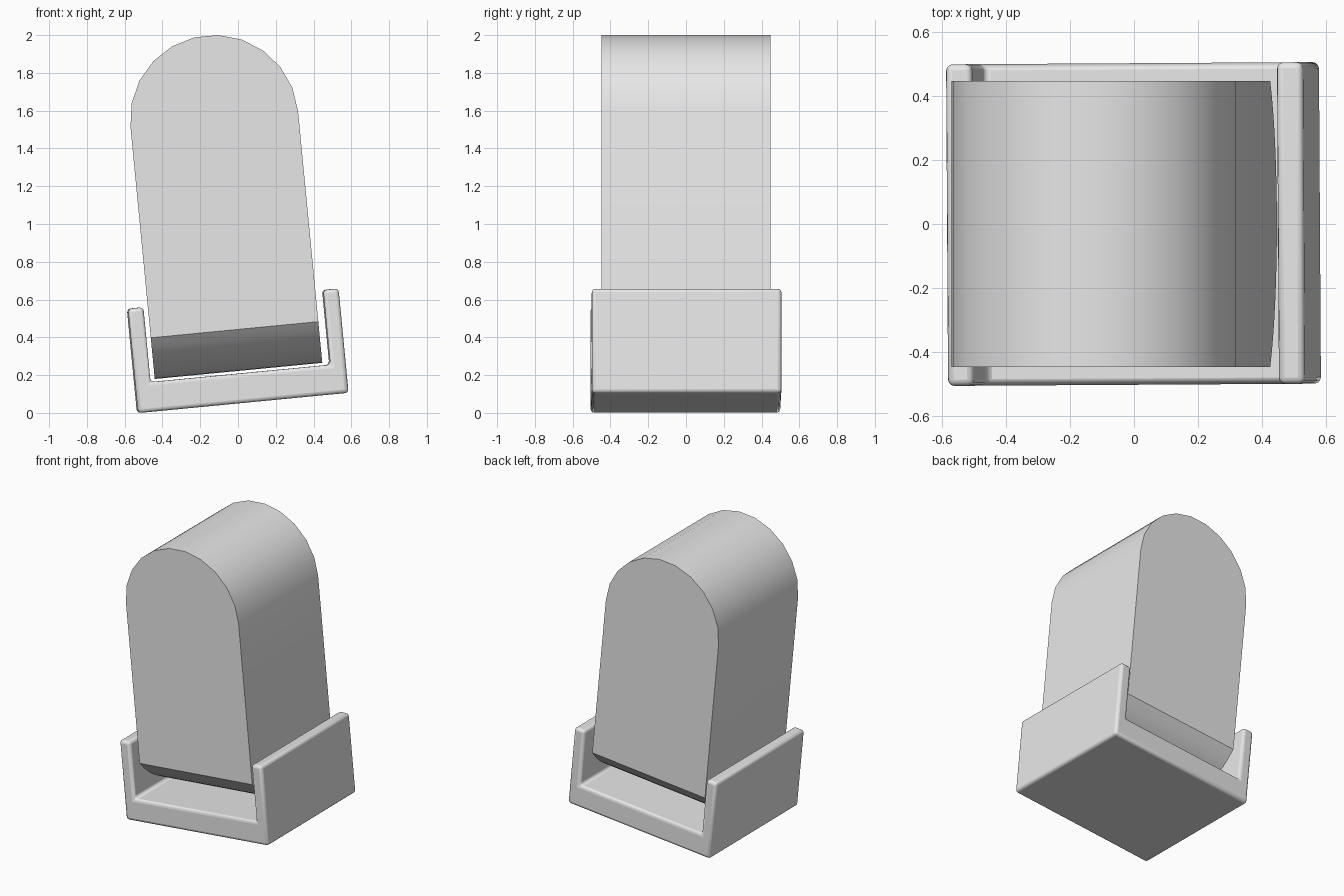
import bpy, bmesh
from math import radians, pi, sin, cos, sqrt

if "Cube" in bpy.data.objects:
    bpy.data.objects.remove(bpy.data.objects["Cube"], do_unlink=True)

grey = bpy.data.materials.new("plain_grey")
grey.use_nodes = True
colour = (0.8, 0.8, 0.8, 1)
grey.diffuse_color = colour
grey.node_tree.nodes["Principled BSDF"].inputs["Base Color"].default_value = colour

TILT = radians(-5.5)


def finish(name, bm, yaw=0.0, bevel=0.0):
    """Turn a bmesh into a tilted, smooth shaded object."""
    bmesh.ops.recalc_face_normals(bm, faces=bm.faces)
    mesh = bpy.data.meshes.new(name)
    bm.to_mesh(mesh)
    bm.free()
    mesh.materials.append(grey)
    ob = bpy.data.objects.new(name, mesh)
    bpy.context.collection.objects.link(ob)
    ob.rotation_euler = (0, TILT, yaw)
    if bevel:
        mod = ob.modifiers.new("rounded_edges", "BEVEL")
        mod.width = bevel
        mod.segments = 3
        mod.limit_method = "ANGLE"
    bpy.ops.object.select_all(action="DESELECT")
    ob.select_set(True)
    bpy.context.view_layer.objects.active = ob
    bpy.ops.object.shade_smooth_by_angle(angle=radians(30))
    return ob


# Holder: U-shaped channel running front to back
left, right, floor, rim, wall, depth = -0.53, 0.59, 0.05, 0.605, 0.082, 0.502
thickness = 0.157
outline = [(left, floor), (right, floor), (right, rim), (right - wall, rim),
           (right - wall, floor + thickness), (left + wall, floor + thickness),
           (left + wall, rim), (left, rim)]
bm = bmesh.new()
face = bm.faces.new([bm.verts.new((x, -depth, z)) for x, z in outline])
ext = bmesh.ops.extrude_face_region(bm, geom=[face])
bmesh.ops.translate(bm, vec=(0, 2 * depth, 0),
                    verts=[v for v in ext["geom"] if isinstance(v, bmesh.types.BMVert)])
finish("holder", bm, yaw=radians(0.35), bevel=0.02)

# Body: arched block whose underside curves down between front and back
mid, radius, spring, half = 0.024, 0.4455, 1.56, 0.447
low, edge = 0.221, 0.44
arch_steps, belly_steps = 11, 16
sag = edge - low
belly_r = (half ** 2 + sag ** 2) / (2 * sag)

bm = bmesh.new()


def arch(y):
    """Arch points from right to left."""
    angles = [pi * i / arch_steps for i in range(arch_steps + 1)]
    return [bm.verts.new((mid + radius * cos(a), y, spring + radius * sin(a))) for a in angles]


def belly(x):
    """Underside points from front to back."""
    ys = [half * sin(pi * (i / belly_steps - 0.5) * 0.55) / sin(pi * 0.275)
          for i in range(belly_steps + 1)]
    return [bm.verts.new((x, y, low + belly_r - sqrt(belly_r ** 2 - y ** 2))) for y in ys]


front, back = arch(-half), arch(half)
belly_right, belly_left = belly(mid + radius), belly(mid - radius)
for a, b in ((front, back), (belly_right, belly_left)):
    for i in range(len(a) - 1):
        bm.faces.new((a[i], a[i + 1], b[i + 1], b[i]))
bm.faces.new(front + [belly_left[0], belly_right[0]])
bm.faces.new(back + [belly_left[-1], belly_right[-1]])
bm.faces.new([front[0]] + belly_right + [back[0]])
bm.faces.new([front[-1]] + belly_left + [back[-1]])
finish("arched_body", bm)
